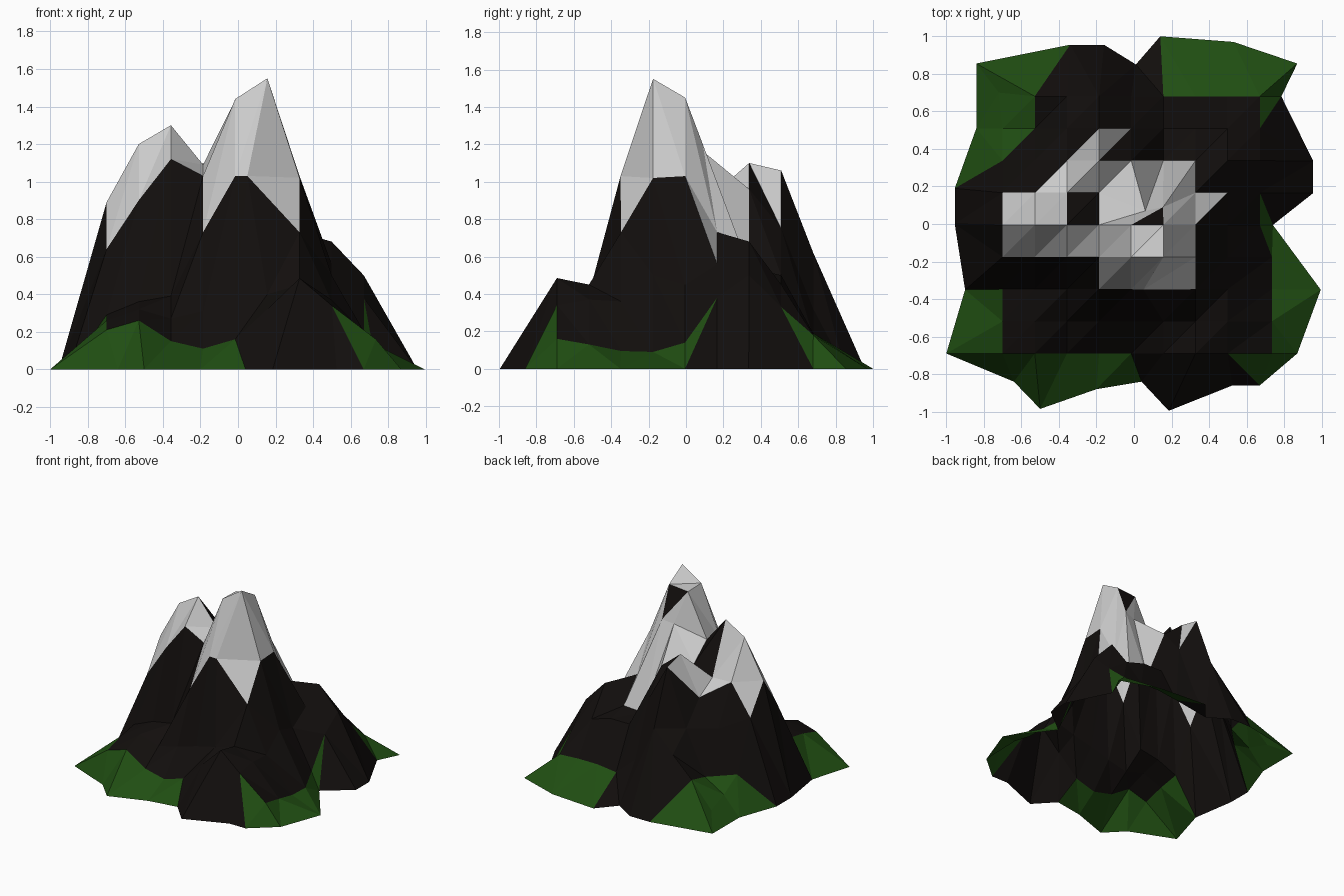
import bpy, bmesh, math
from mathutils import Vector

if "Cube" in bpy.data.objects:
    bpy.data.objects.remove(bpy.data.objects["Cube"])

STEP = 0.1713
X0, Y0 = -0.70, -0.69

# Summit heights in cm on a 9 x 9 terrain grid, front row first
HEIGHTS = [
    [21, 26, 15, 11, 16, 32, 48.5, 34, 16],
    [26, 32, 27, 31, 36, 40, 45, 37, 13],
    [29, 36, 39, 73, 103, 103, 73, 36, 9.5],
    [64, 90, 112, 103, 144, 155, 102, 50, 9],
    [89, 120, 130, 109, 143.5, 145, 103, 45, 14],
    [65, 89.5, 89, 95, 118, 120, 73, 56, 38],
    [25, 58, 79, 110, 96, 53, 54, 68, 50],
    [15, 25, 60, 106, 75, 50, 50, 45, 33],
    [10, 29, 45, 62, 32, 17, 19, 19, 18],
]
# Grid points pulled off the regular lattice
MOVED = {(5, 2): (0.05, -0.35), (4, 5): (0.06, 0.07), (5, 5): (0.155, 0.09)}
MOVED.update({(8, j): (0.735, Y0 + j * STEP) for j in range(4)})
MOVED[(0, 8)] = (-0.72, 0.70)

# Cell colours: S snow, u / l snow on upper / lower triangle, G / g grass on both / upper
COLOURS = ["........", "........", "...SSS..", "SSSSSS..",
           "SS.SuSu.", ".lSSSS..", "g.lu....", "G......."]

# Ragged foot outline, counter-clockwise from the front left corner
FOOT = [(-1, -.69), (-.64, -.84), (-.5, -.985), (-.2, -.88), (.04, -.84), (.185, -.995),
        (.525, -.86), (.67, -.86), (.87, -.69), (.995, -.35), (.74, -.005), (.955, .165),
        (.955, .335), (.785, .68), (.87, .855), (.53, .97), (.14, 1), (.01, .85),
        (-.16, .955), (-.34, .955), (-.84, .855), (-.84, .51), (-.955, .19), (-.955, 0),
        (-.9, -.35)]
ROCK_SECTORS = [(6, 41), (82, 119), (161, 203), (272, 308.3)]
ROCK, SNOW, GRASS = 0, 1, 2


def material(name, rgb):
    m = bpy.data.materials.new(name)
    m.diffuse_color = (*rgb, 1)
    m.use_nodes = True
    m.node_tree.nodes["Principled BSDF"].inputs["Base Color"].default_value = m.diffuse_color
    return m


bm = bmesh.new()


def tri(verts, mat):
    bm.faces.new(verts).material_index = mat


# Terrain grid
grid = {}
for j, row in enumerate(HEIGHTS):
    for i, h in enumerate(row):
        x, y = MOVED.get((i, j), (X0 + i * STEP, Y0 + j * STEP))
        grid[i, j] = bm.verts.new((x, y, h / 100))

for j, row in enumerate(COLOURS):
    for i, c in enumerate(row):
        a, b, d, e = (grid[i, j], grid[i + 1, j], grid[i + 1, j + 1], grid[i, j + 1])
        lower = {"S": SNOW, "l": SNOW, "G": GRASS}.get(c, ROCK)
        upper = {"S": SNOW, "u": SNOW, "G": GRASS, "g": GRASS}.get(c, ROCK)
        tri((a, b, d), lower)
        tri((a, d, e), upper)

# Foot slopes: stitch the grid rim to the ragged outline
rim = ([grid[i, 0] for i in range(8)] + [grid[8, j] for j in range(8)]
       + [grid[i, 8] for i in range(8, 0, -1)] + [grid[0, j] for j in range(8, 0, -1)])
foot = [bm.verts.new((x, y, 0)) for x, y in FOOT]
n, m = len(rim), len(foot)
p = q = 0
while p < n or q < m:
    r0, r1 = rim[p % n], rim[(p + 1) % n]
    f0, f1 = foot[q % m], foot[(q + 1) % m]
    step_foot = p == n or (q < m and (f1.co - r0.co).xy.length < (r1.co - f0.co).xy.length)
    corners = (r0, f0, f1) if step_foot else (r0, f0, r1)
    c = sum((v.co for v in corners), Vector()) / 3
    angle = math.degrees(math.atan2(c.y, c.x)) % 360
    rocky = any(lo <= angle <= hi for lo, hi in ROCK_SECTORS)
    tri(corners, ROCK if rocky else GRASS)
    if step_foot:
        q += 1
    else:
        p += 1

bmesh.ops.recalc_face_normals(bm, faces=bm.faces)
if sum(f.normal.z for f in bm.faces) < 0:
    bmesh.ops.reverse_faces(bm, faces=bm.faces)
mesh = bpy.data.meshes.new("mountain")
bm.to_mesh(mesh)
bm.free()
for name, rgb in (("rock", (0.006, 0.0045, 0.004)), ("snow", (0.6, 0.6, 0.6)),
                  ("grass", (0.014, 0.075, 0.006))):
    mesh.materials.append(material(name, rgb))
bpy.context.collection.objects.link(bpy.data.objects.new("mountain", mesh))
